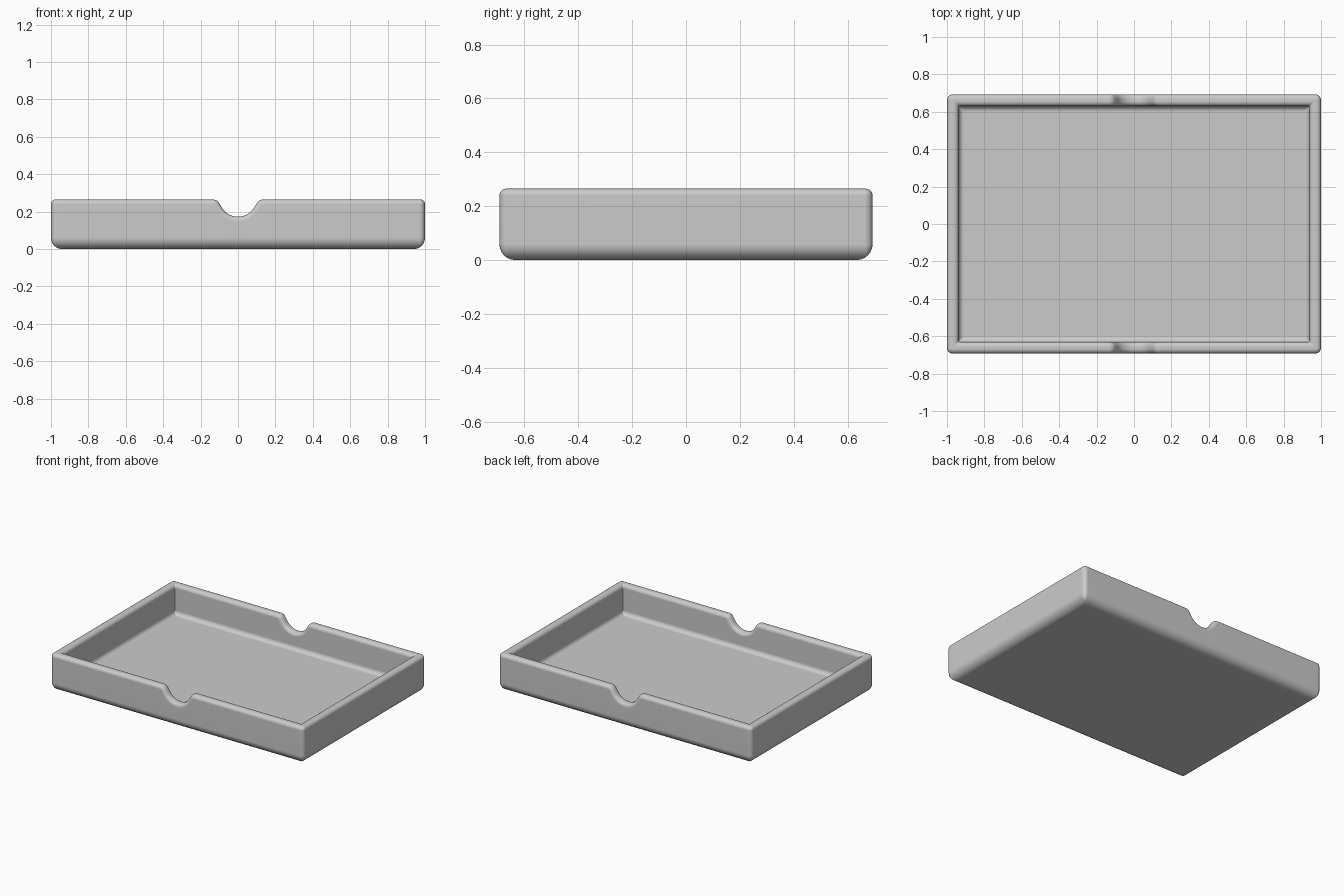
import bpy, bmesh
from math import sin, cos, pi, radians

cube = bpy.data.objects.get("Cube")
if cube:
    bpy.data.objects.remove(cube, do_unlink=True)

HALF_X, HALF_Y, HEIGHT = 1.0, 0.6925, 0.265
WALL, FLOOR = 0.0625, 0.055
BASE_R, RIM_R, CORNER_R, FILLET = 0.06, 0.025, 0.03, 0.03
STEPS = 6

# Finger notch outline: round bottom and eased shoulders, as x, z and normal
half = []
for i in range(9):
    t = radians(55) * i / 8
    half.append((0.1 * sin(t), 0.273 - 0.1 * cos(t), -sin(t), cos(t)))
for i in range(7):
    t = radians(55) * (1 - i / 6)
    half.append((0.135 - 0.04 * sin(t), 0.225 + 0.04 * cos(t), -sin(t), cos(t)))
notch = [(-x, z, -nx, nz) for x, z, nx, nz in reversed(half[1:])] + half


def ring(bm, inset, z, rim=False):
    """One loop around the tray; rim loops follow the notches."""
    hx, hy = HALF_X - inset, HALF_Y - inset
    r = max(CORNER_R - inset, 0.006)
    pts = []
    for i, (sx, sy) in enumerate([(-1, -1), (1, -1), (1, 1), (-1, 1)]):
        for k in range(STEPS):
            a = pi + pi / 2 * (i + k / (STEPS - 1))
            pts.append((sx * (hx - r) + r * cos(a), sy * (hy - r) + r * sin(a), z))
        if i % 2 == 0:
            depth = HEIGHT - z
            for x, nz_top, nx, nz in notch:
                if rim:
                    pts.append((-sy * (x - depth * nx), sy * hy, nz_top - depth * nz))
                else:
                    pts.append((-sy * x, sy * hy, z))
    return [bm.verts.new(p) for p in pts]


bm = bmesh.new()
arc = [pi / 2 * i / STEPS for i in range(STEPS + 1)]
rings = []
# Rounded base edge
rings += [ring(bm, BASE_R * (1 - sin(a)), BASE_R * (1 - cos(a))) for a in arc]
# Rounded rim, outer then inner edge
rings += [ring(bm, RIM_R * (1 - cos(a)), HEIGHT - RIM_R * (1 - sin(a)), True) for a in arc]
rings += [ring(bm, WALL - RIM_R * (1 - sin(a)), HEIGHT - RIM_R * (1 - cos(a)), True) for a in arc]
# Fillet between inner wall and floor
rings += [ring(bm, WALL + FILLET * (1 - cos(a)), FLOOR + FILLET * (1 - sin(a))) for a in arc]

for lower, upper in zip(rings, rings[1:]):
    n = len(lower)
    for i in range(n):
        j = (i + 1) % n
        bm.faces.new((lower[i], lower[j], upper[j], upper[i]))
bm.faces.new(list(reversed(rings[0])))
bm.faces.new(rings[-1])
bmesh.ops.recalc_face_normals(bm, faces=bm.faces)

mesh = bpy.data.meshes.new("tray")
bm.to_mesh(mesh)
bm.free()
tray = bpy.data.objects.new("tray", mesh)
bpy.context.collection.objects.link(tray)

# Plain grey material
grey = bpy.data.materials.new("light grey")
grey.use_nodes = True
color = (0.6, 0.6, 0.6, 1)
grey.diffuse_color = color
grey.node_tree.nodes["Principled BSDF"].inputs["Base Color"].default_value = color
mesh.materials.append(grey)

# Smooth roundings with flat walls
bpy.ops.object.select_all(action="DESELECT")
tray.select_set(True)
bpy.context.view_layer.objects.active = tray
bpy.ops.object.shade_smooth_by_angle(angle=radians(40))
weighted = tray.modifiers.new("flat walls", "WEIGHTED_NORMAL")
weighted.keep_sharp = True
